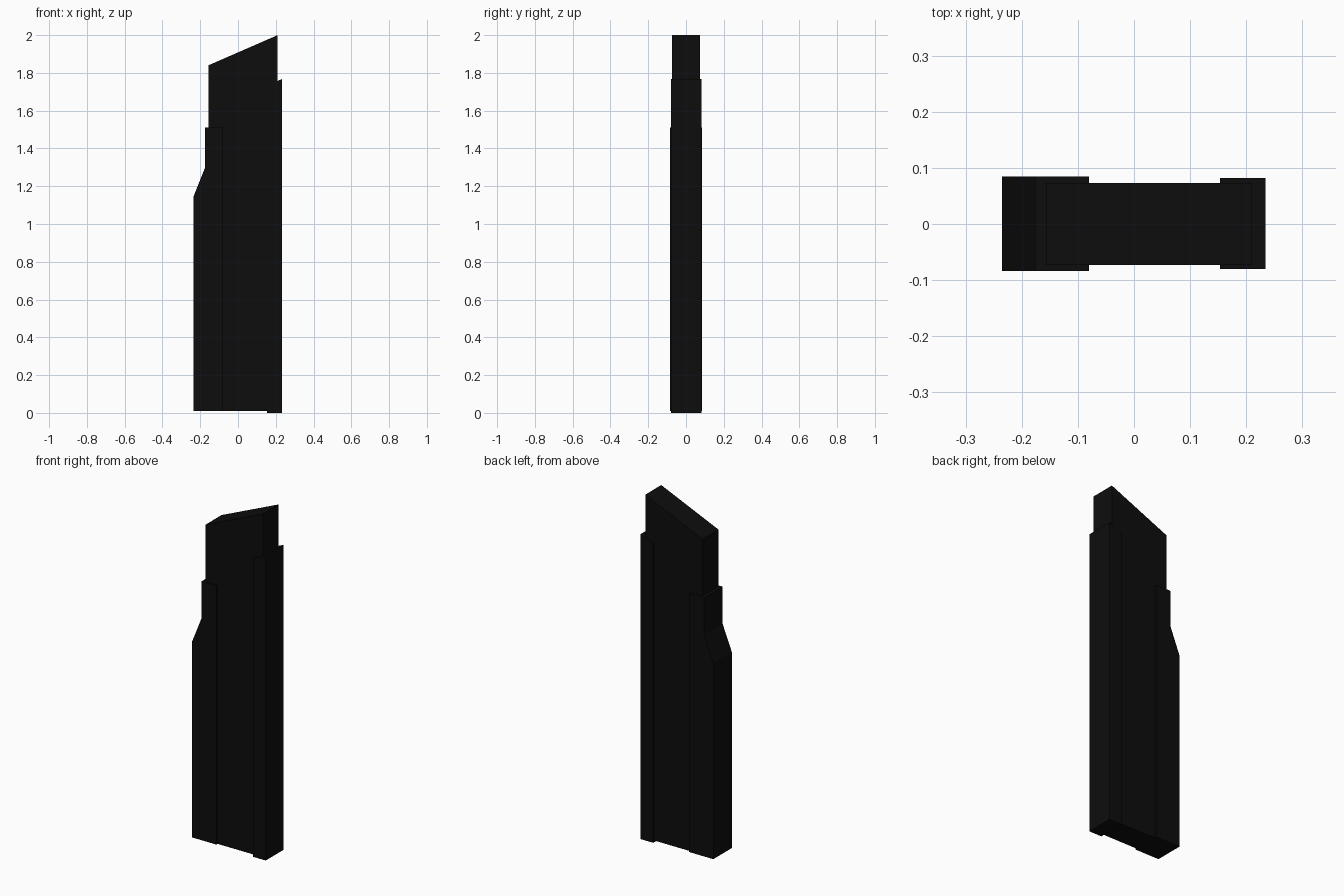
import bpy, bmesh

if "Cube" in bpy.data.objects:
    bpy.data.objects.remove(bpy.data.objects["Cube"])

black = bpy.data.materials.new("black")
black.diffuse_color = (0.004, 0.004, 0.004, 1)
black.use_nodes = True
black.node_tree.nodes["Principled BSDF"].inputs["Base Color"].default_value = black.diffuse_color


def slab(name, profile, y0, y1):
    """Extrude an (x, z) profile from y0 to y1."""
    bm = bmesh.new()
    face = bm.faces.new([bm.verts.new((x, y0, z)) for x, z in profile])
    ext = bmesh.ops.extrude_face_region(bm, geom=[face])
    verts = [g for g in ext["geom"] if isinstance(g, bmesh.types.BMVert)]
    bmesh.ops.translate(bm, verts=verts, vec=(0, y1 - y0, 0))
    bmesh.ops.recalc_face_normals(bm, faces=bm.faces)
    mesh = bpy.data.meshes.new(name)
    bm.to_mesh(mesh)
    bm.free()
    mesh.materials.append(black)
    obj = bpy.data.objects.new(name, mesh)
    bpy.context.collection.objects.link(obj)
    return obj


# Central tower with slanted roof
slab("tower_core", [(-0.157, 0.01), (0.21, 0.01), (0.21, 2.0), (-0.157, 1.84)],
     -0.073, 0.073)

# Stepped wing on the left, tapering in before its flat top
slab("left_wing", [(-0.235, 0.01), (-0.08, 0.01), (-0.08, 1.51),
                   (-0.176, 1.51), (-0.176, 1.295), (-0.235, 1.147)],
     -0.084, 0.085)

# Narrow full-height pier on the right with a sloped top
slab("right_pier", [(0.153, 0.0), (0.234, 0.0), (0.234, 1.768), (0.153, 1.733)],
     -0.08, 0.082)
